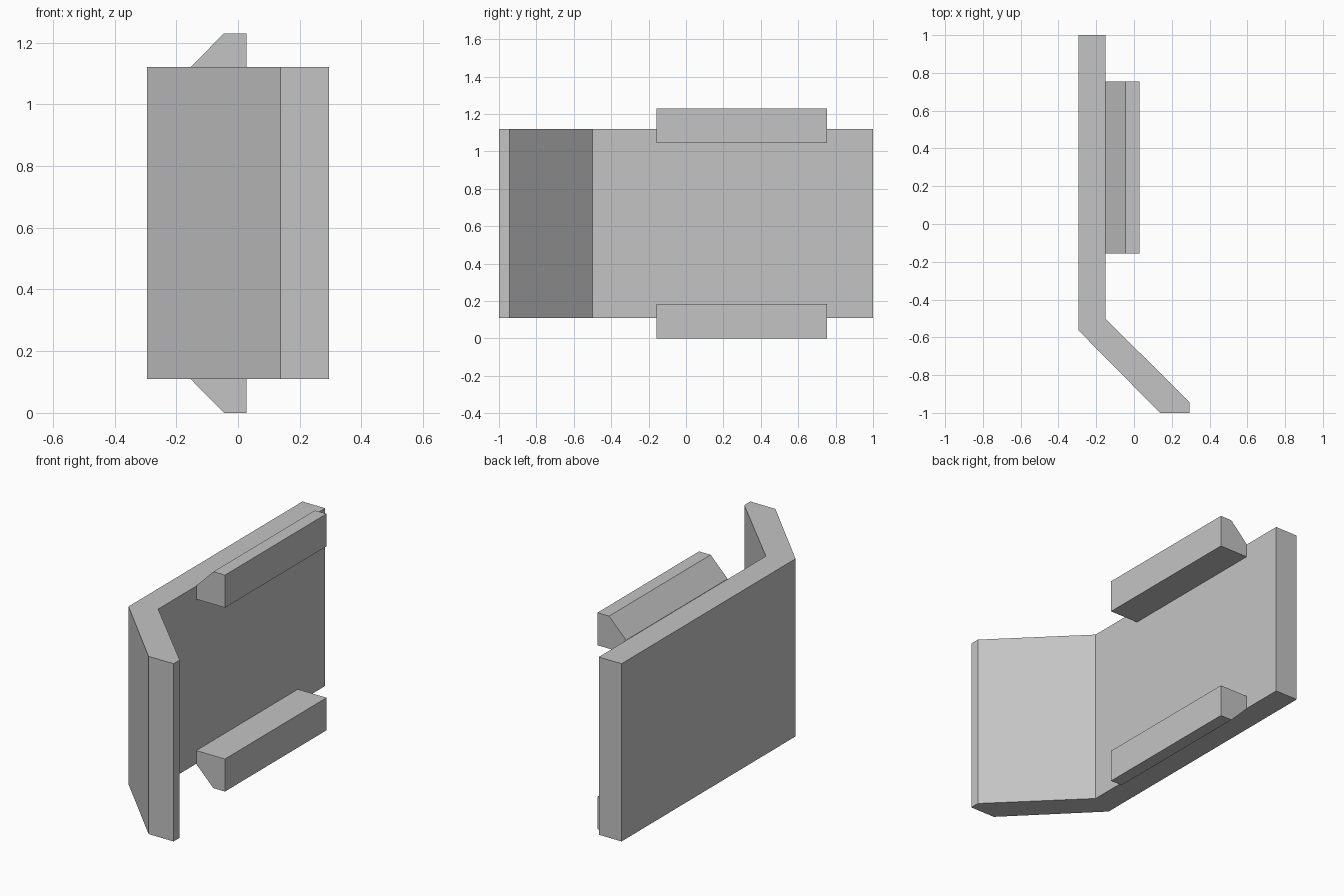
import bpy
import bmesh
from mathutils import Vector

cube = bpy.data.objects.get("Cube")
if cube:
    bpy.data.objects.remove(cube, do_unlink=True)

# Single plain grey
grey = bpy.data.materials.new("light_grey")
grey.use_nodes = True
colour = (0.55, 0.55, 0.55, 1)
grey.diffuse_color = colour
grey.node_tree.nodes["Principled BSDF"].inputs["Base Color"].default_value = colour


def prism(name, outline, travel):
    """Extrude a closed outline of 3D points along a vector."""
    bm = bmesh.new()
    face = bm.faces.new([bm.verts.new(p) for p in outline])
    result = bmesh.ops.extrude_face_region(bm, geom=[face], use_keep_orig=True)
    moved = [g for g in result["geom"] if isinstance(g, bmesh.types.BMVert)]
    bmesh.ops.translate(bm, verts=moved, vec=Vector(travel))
    bmesh.ops.recalc_face_normals(bm, faces=bm.faces)
    mesh = bpy.data.meshes.new(name)
    bm.to_mesh(mesh)
    bm.free()
    mesh.materials.append(grey)
    obj = bpy.data.objects.new(name, mesh)
    bpy.context.collection.objects.link(obj)
    return obj


# Upright plate with its front end bent sideways
bottom, top = 0.11, 1.12
plate = [(-0.295, 1), (-0.152, 1), (-0.152, -0.5), (0.295, -0.945),
         (0.295, -1), (0.138, -1), (-0.295, -0.562)]
prism("bent_plate", [(x, y, bottom) for x, y in plate], (0, 0, top - bottom))

# Chamfered rails, mirrored about the plate's mid height
middle = (bottom + top) / 2
rail = [(-0.152, 0.43), (0.028, 0.43), (0.028, 0.615),
        (-0.045, 0.615), (-0.152, 0.507)]
for name, side in (("upper_rail", 1), ("lower_rail", -1)):
    prism(name, [(x, -0.157, middle + side * h) for x, h in rail], (0, 0.912, 0))
